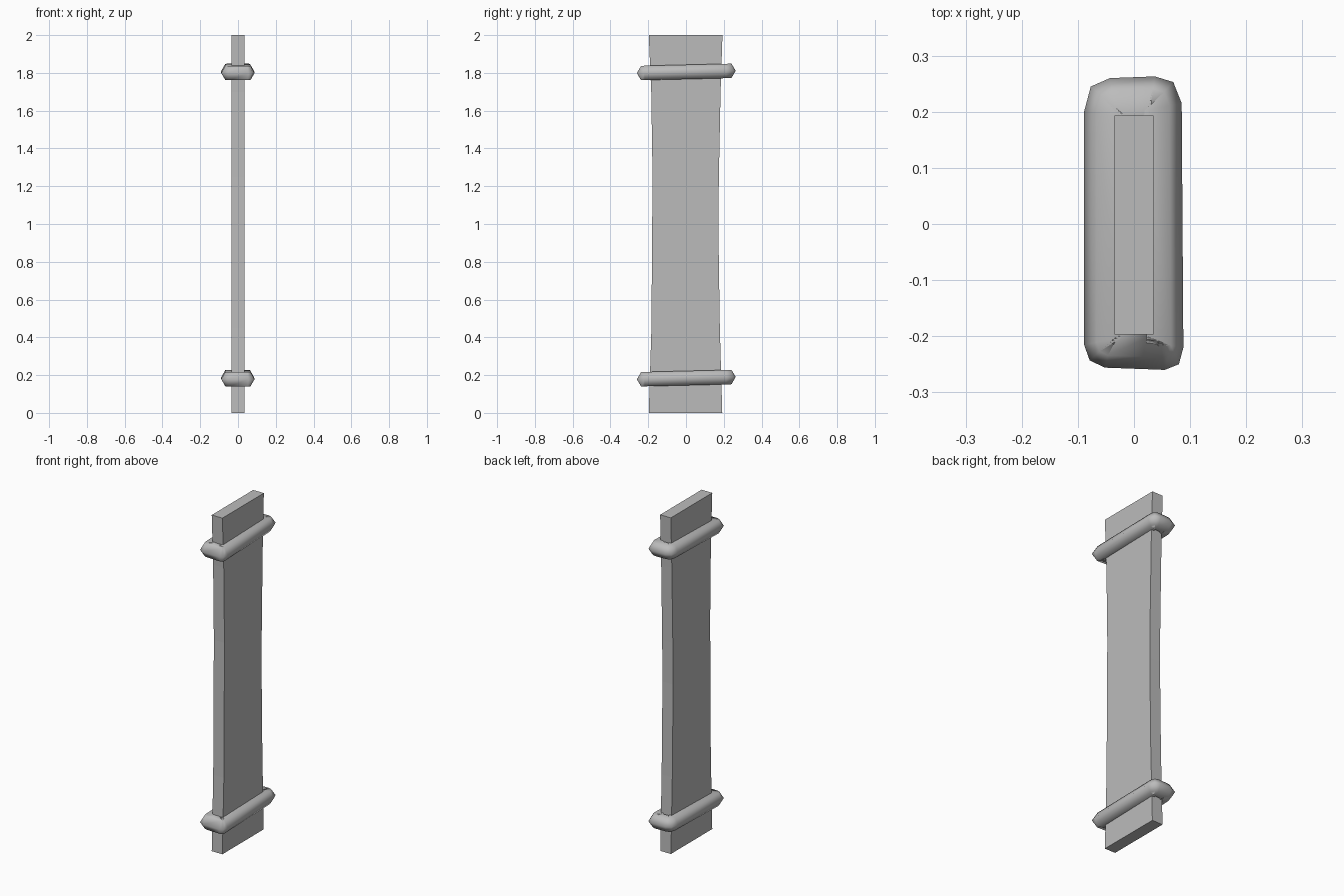
import bpy, bmesh, math
from mathutils import Vector

cube = bpy.data.objects.get("Cube")
if cube:
    bpy.data.objects.remove(cube, do_unlink=True)

grey = bpy.data.materials.new("plain grey")
grey.use_nodes = True
grey.diffuse_color = (0.5, 0.5, 0.5, 1)
grey.node_tree.nodes["Principled BSDF"].inputs["Base Color"].default_value = (0.5, 0.5, 0.5, 1)


def make_object(name, bm):
    bmesh.ops.recalc_face_normals(bm, faces=bm.faces)
    mesh = bpy.data.meshes.new(name)
    bm.to_mesh(mesh)
    bm.free()
    mesh.materials.append(grey)
    obj = bpy.data.objects.new(name, mesh)
    bpy.context.collection.objects.link(obj)
    return obj


def bridge(bm, a, b):
    for i in range(len(a)):
        j = (i + 1) % len(a)
        bm.faces.new((a[i], a[j], b[j], b[i]))


# Plank with a slightly narrowed waist: height, front edge, back edge
HALF_THICKNESS = 0.035
SECTIONS = [(0, -0.197, 0.192), (0.45, -0.183, 0.179), (1.0, -0.179, 0.171),
            (1.25, -0.177, 0.174), (1.7, -0.184, 0.183), (2, -0.197, 0.193)]
bm = bmesh.new()
rows = []
for z, front, back in SECTIONS:
    corners = [(-1, front), (1, front), (1, back), (-1, back)]
    rows.append([bm.verts.new((s * HALF_THICKNESS, y, z)) for s, y in corners])
for low, high in zip(rows, rows[1:]):
    bridge(bm, low, high)
bm.faces.new(rows[0])
bm.faces.new(rows[-1])
make_object("plank", bm)

# Rope rings: six-sided tube swept along a rounded rectangle
OUTLINE = [(0.088, -0.22), (0.085, 0.215), (0.07, 0.253), (0.037, 0.263),
           (-0.043, 0.26), (-0.077, 0.245), (-0.089, 0.2), (-0.089, -0.215),
           (-0.079, -0.243), (-0.052, -0.256), (0.055, -0.26), (0.08, -0.25)]
RADIUS = 0.044
TILT = 0.024


def rope_ring(name, height):
    bm = bmesh.new()
    pts = [Vector(p) for p in OUTLINE]
    loops = []
    for i, p in enumerate(pts):
        before = (p - pts[i - 1]).normalized()
        after = (pts[(i + 1) % len(pts)] - p).normalized()
        along = (before + after).normalized()
        inward = Vector((-along.y, along.x)) / along.dot(after)
        loop = []
        for k in range(6):
            angle = k * math.pi / 3
            q = p + inward * RADIUS * (1 - math.cos(angle))
            loop.append(bm.verts.new((q.x, q.y, height + TILT * q.y + RADIUS * math.sin(angle))))
        loops.append(loop)
    for i in range(len(loops)):
        bridge(bm, loops[i - 1], loops[i])
    ring = make_object(name, bm)
    for poly in ring.data.polygons:
        poly.use_smooth = True


rope_ring("lower_rope", 0.184)
rope_ring("upper_rope", 1.805)
